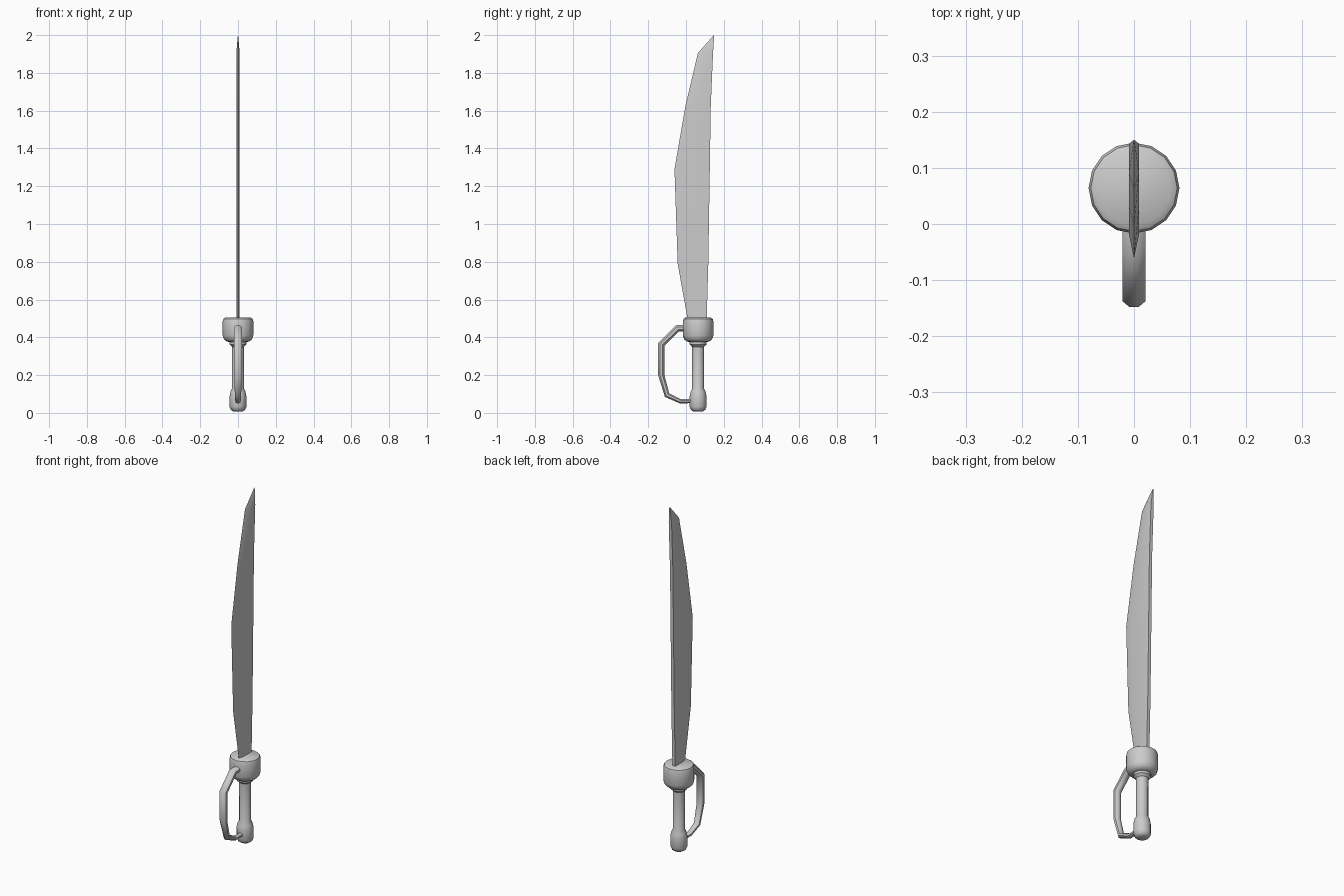
import bpy, bmesh, math
from mathutils import Vector

if "Cube" in bpy.data.objects:
    bpy.data.objects.remove(bpy.data.objects["Cube"])

AXIS_Y = 0.064  # hilt axis


def loft(name, rings, angle=40):
    """Skin closed rings of equal point count, cap both ends."""
    bm = bmesh.new()
    vs = [[bm.verts.new(p) for p in r] for r in rings]
    n = len(vs[0])
    for a, b in zip(vs, vs[1:]):
        for i in range(n):
            j = (i + 1) % n
            bm.faces.new((a[i], a[j], b[j], b[i]))
    bm.faces.new(vs[0][::-1])
    bm.faces.new(vs[-1])
    bmesh.ops.remove_doubles(bm, verts=bm.verts, dist=1e-5)
    bmesh.ops.recalc_face_normals(bm, faces=bm.faces)
    me = bpy.data.meshes.new(name)
    bm.to_mesh(me)
    bm.free()
    ob = bpy.data.objects.new(name, me)
    bpy.context.collection.objects.link(ob)
    bpy.ops.object.select_all(action='DESELECT')
    ob.select_set(True)
    bpy.context.view_layer.objects.active = ob
    bpy.ops.object.shade_smooth_by_angle(angle=math.radians(angle))
    return ob


def lathe(name, profile, sides):
    ring = [2 * math.pi * i / sides for i in range(sides)]
    return loft(name, [[(r * math.cos(a), AXIS_Y + r * math.sin(a), z) for a in ring]
                       for r, z in profile])


# Blade: rows of height, cutting edge, bevel line, spine, half thickness
rows = [
    (0.45, 0.018, 0.045, 0.108, 0.009),
    (0.51, 0.006, 0.035, 0.110, 0.009),
    (0.79, -0.044, -0.005, 0.118, 0.009),
    (1.29, -0.061, -0.018, 0.126, 0.009),
    (1.62, -0.004, 0.032, 0.131, 0.009),
    (1.905, 0.063, 0.090, 0.143, 0.009),
]
sections = [[(0, e, z), (t, b, z), (t, s, z), (-t, s, z), (-t, b, z)]
            for z, e, b, s, t in rows]
bm_tip = [(x, 0.1495, 2.0) for x in (0, 0.0008, 0.0008, -0.0008, -0.0008)]
bm_tip[0] = (0, 0.1475, 2.0)
loft("blade", sections + [bm_tip])

# Round guard with soft rims
lathe("guard", [(0.045, 0.375), (0.060, 0.378), (0.074, 0.390), (0.081, 0.410),
                (0.081, 0.485), (0.077, 0.498), (0.066, 0.505)], 16)

# Grip with collar and pommel
lathe("grip", [(0.026, 0.008), (0.038, 0.016), (0.045, 0.033), (0.045, 0.085),
               (0.040, 0.112), (0.031, 0.130), (0.032, 0.350), (0.045, 0.362),
               (0.045, 0.385)], 12)

# Knuckle bow: mitred sweep of an oval along a bent path (y, z, half width)
path = [(0.02, 0.448, 0.022), (-0.045, 0.448, 0.022), (-0.131, 0.363, 0.022),
        (-0.131, 0.200, 0.021), (-0.100, 0.094, 0.018), (-0.030, 0.062, 0.015),
        (0.045, 0.062, 0.014)]
pts = [Vector((0, y, z)) for y, z, w in path]
rings = []
for i, p in enumerate(pts):
    d0 = (p - pts[max(i - 1, 0)]).normalized()
    d1 = (pts[min(i + 1, len(pts) - 1)] - p).normalized()
    tangent = (d0 + d1).normalized()
    normal = tangent.cross(Vector((1, 0, 0)))
    w = path[i][2]
    h = min(w * 0.82, 0.018) / max(tangent.dot(d1 if d1.length else d0), 0.5)
    rings.append([p + Vector((w * math.cos(a), 0, 0)) + normal * h * math.sin(a)
                  for a in (math.pi * (k + 0.5) / 4 for k in range(8))])
loft("knuckle_bow", rings, 50)
